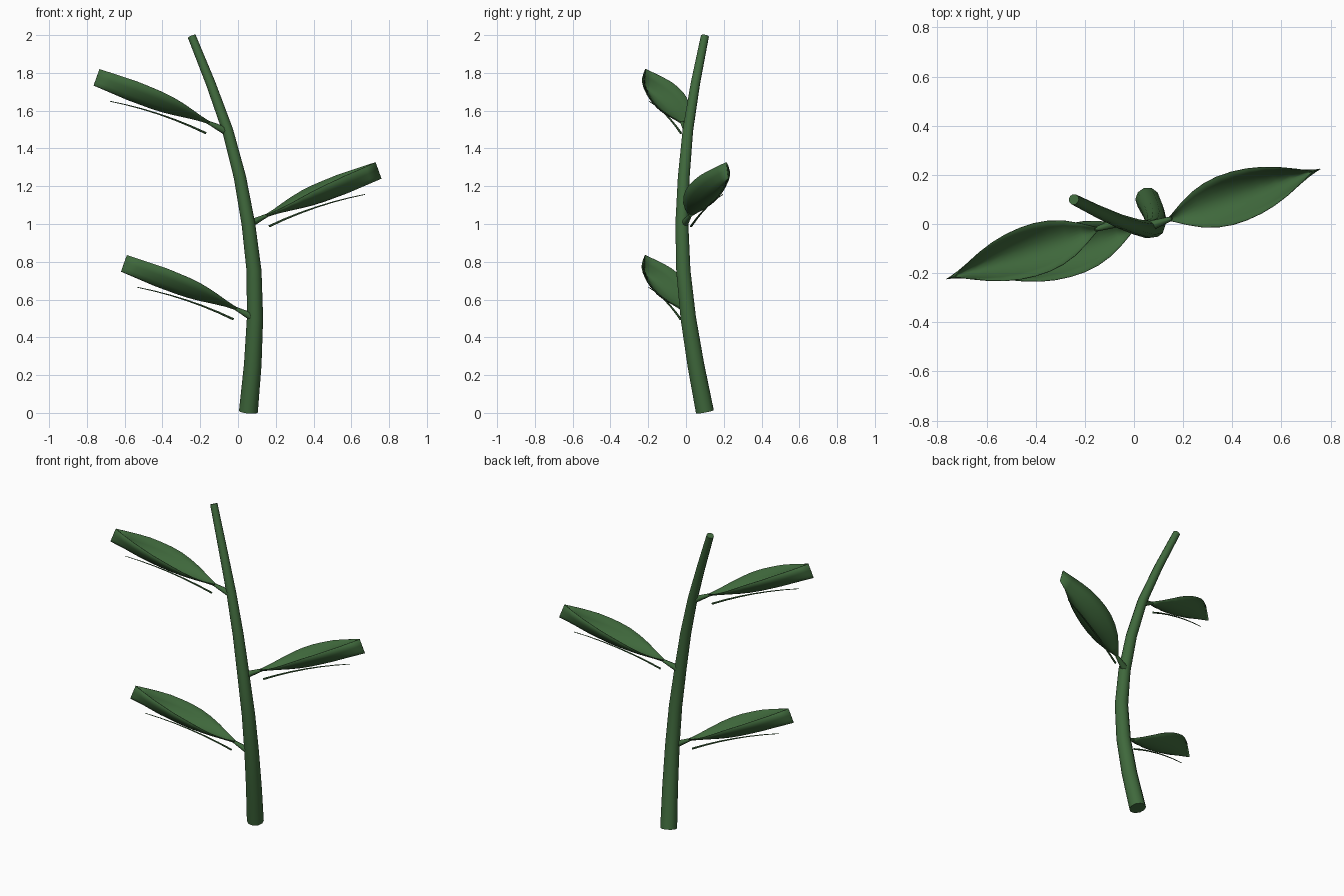
import bpy, bmesh, math
from mathutils import Vector, Matrix

cube = bpy.data.objects.get("Cube")
if cube:
    bpy.data.objects.remove(cube, do_unlink=True)

green = bpy.data.materials.new("leaf green")
green.use_nodes = True
COLOUR = (0.05, 0.14, 0.045, 1)
green.diffuse_color = COLOUR
bsdf = green.node_tree.nodes["Principled BSDF"]
bsdf.inputs["Base Color"].default_value = COLOUR
bsdf.inputs["Roughness"].default_value = 0.8


def finish(bm, name, angle=45):
    """Turn a bmesh into a smooth-shaded, coloured object."""
    bmesh.ops.recalc_face_normals(bm, faces=bm.faces)
    mesh = bpy.data.meshes.new(name)
    bm.to_mesh(mesh)
    bm.free()
    obj = bpy.data.objects.new(name, mesh)
    bpy.context.collection.objects.link(obj)
    mesh.materials.append(green)
    bpy.ops.object.select_all(action="DESELECT")
    obj.select_set(True)
    bpy.context.view_layer.objects.active = obj
    bpy.ops.object.shade_smooth_by_angle(angle=math.radians(angle))
    return obj


def tube(name, path, r_start, r_end, sides=8):
    """Capped tube along a path, tapering evenly."""
    bm = bmesh.new()
    path = [Vector(p) for p in path]
    last = len(path) - 1
    rings = []
    for i, p in enumerate(path):
        tangent = (path[min(i + 1, last)] - path[max(i - 1, 0)]).normalized()
        side = tangent.cross(Vector((0, 1, 0))).normalized()
        other = tangent.cross(side)
        r = r_start + (r_end - r_start) * i / last
        rings.append([bm.verts.new(p + r * (side * math.cos(a) + other * math.sin(a)))
                      for a in (math.tau * k / sides for k in range(sides))])
    for a, b in zip(rings, rings[1:]):
        for k in range(sides):
            j = (k + 1) % sides
            bm.faces.new((a[k], a[j], b[j], b[k]))
    bm.faces.new(rings[0])
    bm.faces.new(rings[-1])
    return finish(bm, name)


def sample(table, t):
    """Linear lookup in a list of (t, value) pairs."""
    for (t0, a), (t1, b) in zip(table, table[1:]):
        if t <= t1:
            return a + (b - a) * (t - t0) / (t1 - t0)
    return table[-1][1]


# Leaf outline (half width) and cup depth along its length
WIDTH = [(0, .006), (.1, .044), (.2, .075), (.3, .094), (.4, .103), (.5, .103),
         (.6, .096), (.7, .082), (.8, .06), (.9, .032), (1, .001)]
DEPTH = [(0, .006), (.1, .011), (.2, .021), (.3, .032), (.4, .041), (.5, .046),
         (.7, .05), (1, .046)]
LENGTH, PITCH, STEPS, ACROSS = .675, 21, 10, 8


def leaf(name, base, heading):
    """Boat-shaped leaf, pointed in plan and cupped to the tip."""
    frame = (Matrix.Translation(base) @ Matrix.Rotation(math.radians(heading), 4, "Z")
             @ Matrix.Rotation(math.radians(-PITCH), 4, "Y"))
    bm = bmesh.new()
    rows = []
    for i in range(STEPS + 1):
        t = i / STEPS
        w, d = sample(WIDTH, t), sample(DEPTH, t)
        row = []
        for k in range(ACROSS + 1):
            s = 2 * k / ACROSS - 1
            row.append(bm.verts.new(frame @ Vector((LENGTH * t, w * s, d * (2 * s * s - 1)))))
        rows.append(row)
    for a, b in zip(rows, rows[1:]):
        for k in range(ACROSS):
            bm.faces.new((a[k], b[k], b[k + 1], a[k + 1]))
    blade = finish(bm, name + "_blade", 60)
    solid = blade.modifiers.new("thickness", "SOLIDIFY")
    solid.thickness = .003
    solid.offset = 0

    # Slender rib hanging below the blade
    rib = [(.56 * t, 0, -.058 + .035 * t - .069 * t * t) for t in (k / 6 for k in range(7))]
    tube(name + "_rib", [frame @ Vector(p) for p in rib], .006, .002, 6)
    return frame


# Curved main stem
stem_x = [.055, .078, .09, .085, .055, .01, -.055, -.145, -.245]
stem_y = [.1, .052, .012, -.014, -.022, -.012, .01, .05, .1]
path = [(x, y, .006 + .2485 * i) for i, (x, y) in enumerate(zip(stem_x, stem_y))]
tube("stem", path, .05, .022, 10)

# Alternating leaves with short stalks: base, heading, stalk root
for name, base, heading, root in (
        ("lower_leaf", (-.005, -.022, .55), 198.4, (.08, 0, .505)),
        ("middle_leaf", (.145, .02, 1.042), 18.4, (.06, -.01, 1.0)),
        ("upper_leaf", (-.15, -.02, 1.535), 198.4, (-.06, .01, 1.49))):
    frame = leaf(name, base, heading)
    tube(name + "_stalk", [root, frame @ Vector((.01, 0, 0))], .022, .009)
